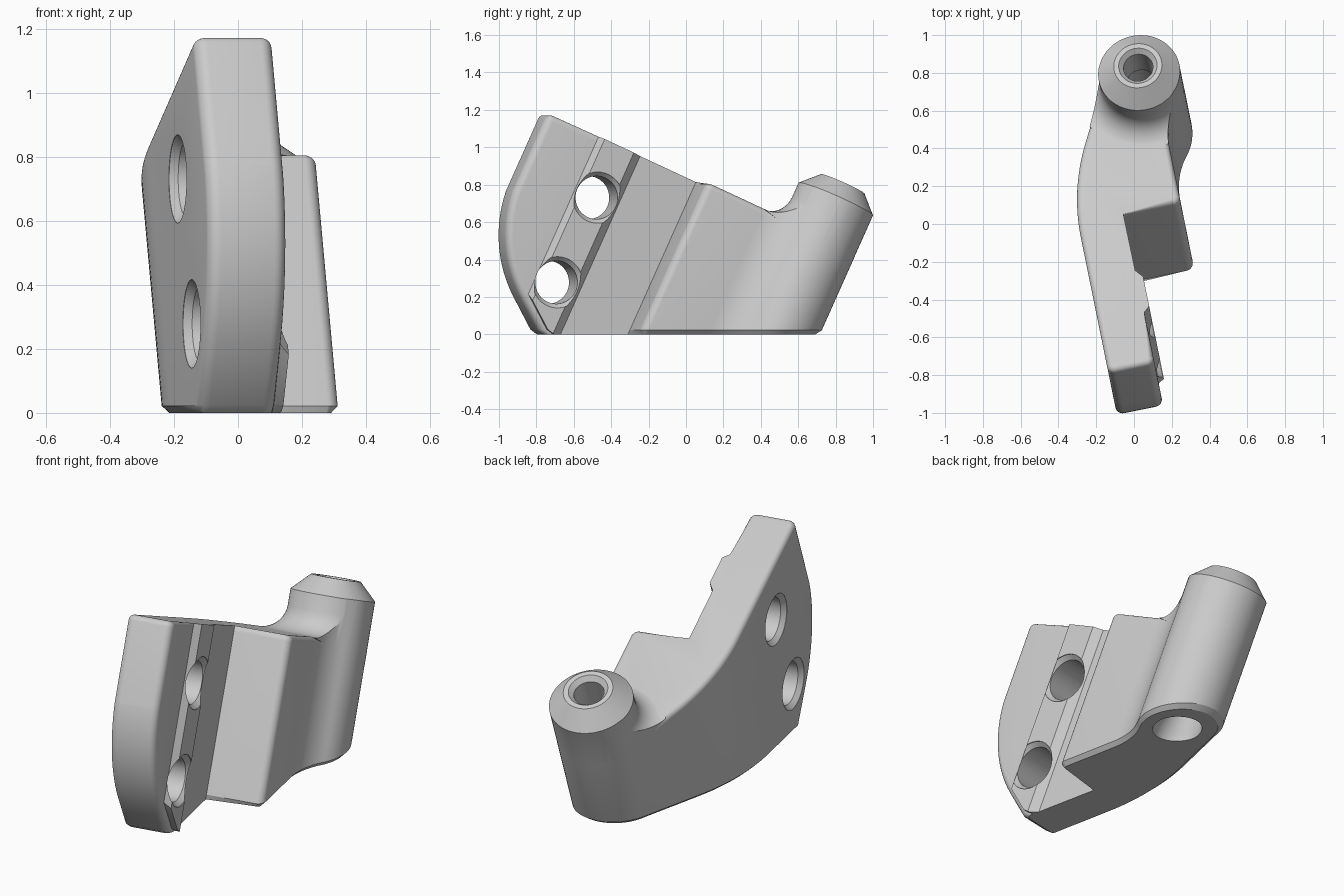
import bpy, bmesh
from math import sin, cos, pi, radians, atan2, tan, sqrt
from mathutils import Vector, Matrix

if "Cube" in bpy.data.objects:
    bpy.data.objects.remove(bpy.data.objects["Cube"])

TILT, TURN = radians(24.5), radians(11.5)
S, C = sin(TILT), cos(TILT)
TOP = 0.767          # height of the sloping top along the tilted axis
PIN = Vector((0.187, 0.41))
PIN_R = 0.217

grey = bpy.data.materials.new("plain_grey")
grey.use_nodes = True
grey.diffuse_color = (0.6, 0.6, 0.6, 1)
grey.node_tree.nodes["Principled BSDF"].inputs["Base Color"].default_value = grey.diffuse_color


def arc(centre, r, a0, a1, steps):
    return [Vector((centre[0] + r * cos(a0 + (a1 - a0) * i / steps),
                    centre[1] + r * sin(a0 + (a1 - a0) * i / steps))) for i in range(steps + 1)]


def fillet(a, p, b, r, steps=8):
    """Points of an arc that rounds the corner p between a and b."""
    a, p, b = Vector(a), Vector(p), Vector(b)
    da, db = (a - p).normalized(), (b - p).normalized()
    half = da.angle(db) / 2
    t = r / tan(half)
    centre = p + (da + db).normalized() * (r / sin(half))
    s, e = p + da * t - centre, p + db * t - centre
    a0 = atan2(s.y, s.x)
    sweep = (atan2(e.y, e.x) - a0 + pi) % (2 * pi) - pi
    return arc(centre, r, a0, a0 + sweep, steps)


def inset(points, d):
    """Move the outline inward, leaving the rib and step edges sharp."""
    out = []
    for i, p in enumerate(points):
        if -0.06 < p.x < 0 and -1.1 < p.y < -0.2:
            out.append(p)
            continue
        e1 = (p - points[i - 1]).normalized()
        e2 = (points[(i + 1) % len(points)] - p).normalized()
        n = Vector((-e1.y - e2.y, e1.x + e2.x)).normalized()
        out.append(p + n * d)
    return out


def loft(name, rings):
    """Closed solid through rings of equal length."""
    bm = bmesh.new()
    loops = [[bm.verts.new(p) for p in ring] for ring in rings]
    for lo, hi in zip(loops, loops[1:]):
        for i in range(len(lo)):
            j = (i + 1) % len(lo)
            bm.faces.new((lo[i], lo[j], hi[j], hi[i]))
    bm.faces.new(loops[0][::-1])
    bm.faces.new(loops[-1])
    if bm.calc_volume(signed=True) < 0:
        bmesh.ops.reverse_faces(bm, faces=bm.faces)
    mesh = bpy.data.meshes.new(name)
    bm.to_mesh(mesh)
    bm.free()
    ob = bpy.data.objects.new(name, mesh)
    bpy.context.collection.objects.link(ob)
    mesh.materials.append(grey)
    return ob


def turned(name, profile, place, steps=64):
    """Solid of revolution from (radius, height) pairs."""
    return loft(name, [[place(r * cos(2 * pi * i / steps), r * sin(2 * pi * i / steps), h)
                        for i in range(steps)] for r, h in profile])


def volume(ob):
    bm = bmesh.new()
    bm.from_object(ob, bpy.context.evaluated_depsgraph_get())
    v = bm.calc_volume()
    bm.free()
    return v


def combine(ob, other, how):
    """Boolean with the first solver that keeps most of the solid."""
    before = volume(ob)
    mod = ob.modifiers.new(how, 'BOOLEAN')
    mod.operation, mod.object = how, other
    for solver in ('EXACT', 'MANIFOLD', 'FLOAT'):
        mod.solver = solver
        bpy.context.view_layer.update()
        if 0.5 < volume(ob) / before < 1.5:
            break
    bpy.context.view_layer.objects.active = ob
    bpy.ops.object.modifier_apply(modifier=mod.name)
    bpy.data.objects.remove(other)


# Cross-section: plate, rib, side block and round pin housing
fl, fr = (-0.29, -1.165), (-0.04, -1.165)
block_in, block_out = (-0.045, -0.28), (0.265, -0.28)
blend_r = 0.3
du = block_out[0] + blend_r - PIN.x
dn = sqrt((blend_r + PIN_R) ** 2 - du ** 2)
join = atan2(-dn, du)
lean = radians(154)
back = PIN + PIN_R * Vector((cos(lean), sin(lean)))
along = Vector((cos(lean + pi / 2), sin(lean + pi / 2)))
bend = back + along * ((fl[0] - back.x) / along.x)
outline = fillet((-0.29, 0), fl, fr, 0.04)
outline += fillet(fl, fr, (-0.04, 0), 0.04)
outline += [Vector(p) for p in ((-0.04, -0.865), (-0.008, -0.835), (-0.008, -0.66), (-0.043, -0.615), block_in)]
outline += fillet(block_in, block_out, (0.265, 0), 0.04)
outline += arc((PIN.x + du, PIN.y - dn), blend_r, pi, pi + join, 14)[:-1]
outline += arc(PIN, PIN_R, join, lean, 40)
outline += fillet(back, bend, fl, 1.2, 16)


def at_axis(points, w):
    return [(p.x, p.y, w) for p in points]


def at_height(points, z):
    return [(p.x, p.y, (z + p.y * S) / C) for p in points]


# Main body with chamfered foot and rounded top edge
R = 0.03
rings = [at_height(inset(outline, 0.022), 0), at_height(outline, 0.022)]
for k in range(7):
    a = pi / 2 * k / 6
    rings.append(at_axis(inset(outline, R * (1 - cos(a))), TOP - R + R * sin(a)))
body = loft("bracket_body", rings)


# Curved front edge, rounded on both sides
def side_ring(u, d):
    a0, a1 = pi - TILT, pi + radians(28)
    curve = arc((-0.26, 0.53), 0.711 - d, a0, a1, 28)
    up, low = curve[0], curve[-1]
    t = (low.y - 0.025) / cos(radians(28))
    foot = low + Vector((sin(radians(28)), -cos(radians(28)))) * t
    pts = [Vector((2, 3)), up + Vector((S, C)) * 2] + curve
    pts += [foot, foot + Vector((0.035, -0.025)), Vector((foot.x + 0.05, -0.1)), Vector((2, -0.1))]
    return [(u, p.x * C - p.y * S, p.x * S + p.y * C) for p in pts]


rings = [side_ring(-0.5, 0.04)]
for edge, sign in ((-0.2905, 1), (-0.0395, -1)):
    part = [side_ring(edge + sign * 0.04 * (1 - cos(a)), 0.04 * (1 - sin(a)))
            for a in (pi / 2 * k / 6 for k in range(7))]
    rings += part if sign > 0 else part[::-1]
rings.append(side_ring(0.7, 0.04))
combine(body, loft("front_trim", rings), 'INTERSECT')

# Pin housing: chamfered post with a cove at its base
pr, cove = PIN_R + 0.0015, 0.13
low = TOP - 0.003
profile = [(0.01, 0.45), (pr - 0.03, 0.45), (pr - 0.03, TOP - 0.05)]
profile += [(pr + cove - cove * sin(a), low + cove - cove * cos(a)) for a in (pi / 2 * k / 10 for k in range(11))]
profile += [(pr, 0.98), (0.128, 1.07), (0.01, 1.07)]
post = turned("pin_housing", profile, lambda a, b, h: (PIN.x + a, PIN.y + b, h))
clip = inset(outline, 0.0005)
combine(post, loft("post_trim", [at_axis(clip, 0.4), at_axis(clip, 1.3)]), 'INTERSECT')
combine(body, post, 'UNION')

# Stepped pin bore with flared mouths
foot_w = PIN.y * S / C
bore = [(0.13, foot_w - 0.3), (0.13, foot_w), (0.113, foot_w + 0.05), (0.113, 0.8), (0.078, 0.84),
        (0.078, 1.045), (0.103, 1.071), (0.103, 1.2)]
combine(body, turned("pin_bore", bore, lambda a, b, h: (PIN.x + a, PIN.y + b, h)), 'DIFFERENCE')

# Two cross holes with countersinks on both faces
for n, w in ((-0.74, 0.466), (-0.752, -0.037)):
    hole = [(0.138, -0.5), (0.138, -0.289), (0.115, -0.265), (0.115, -0.037), (0.137, -0.012), (0.137, 0.2)]
    combine(body, turned("cross_hole", hole, lambda a, b, h: (h, n + a, w + b)), 'DIFFERENCE')

# Stand the part up: tilt the axis back, then turn it
body.data.transform(Matrix.Rotation(TURN, 4, 'Z') @ Matrix.Rotation(-TILT, 4, 'X'))

bpy.ops.object.select_all(action='DESELECT')
body.select_set(True)
bpy.context.view_layer.objects.active = body
bpy.ops.object.shade_smooth_by_angle(angle=radians(28))
